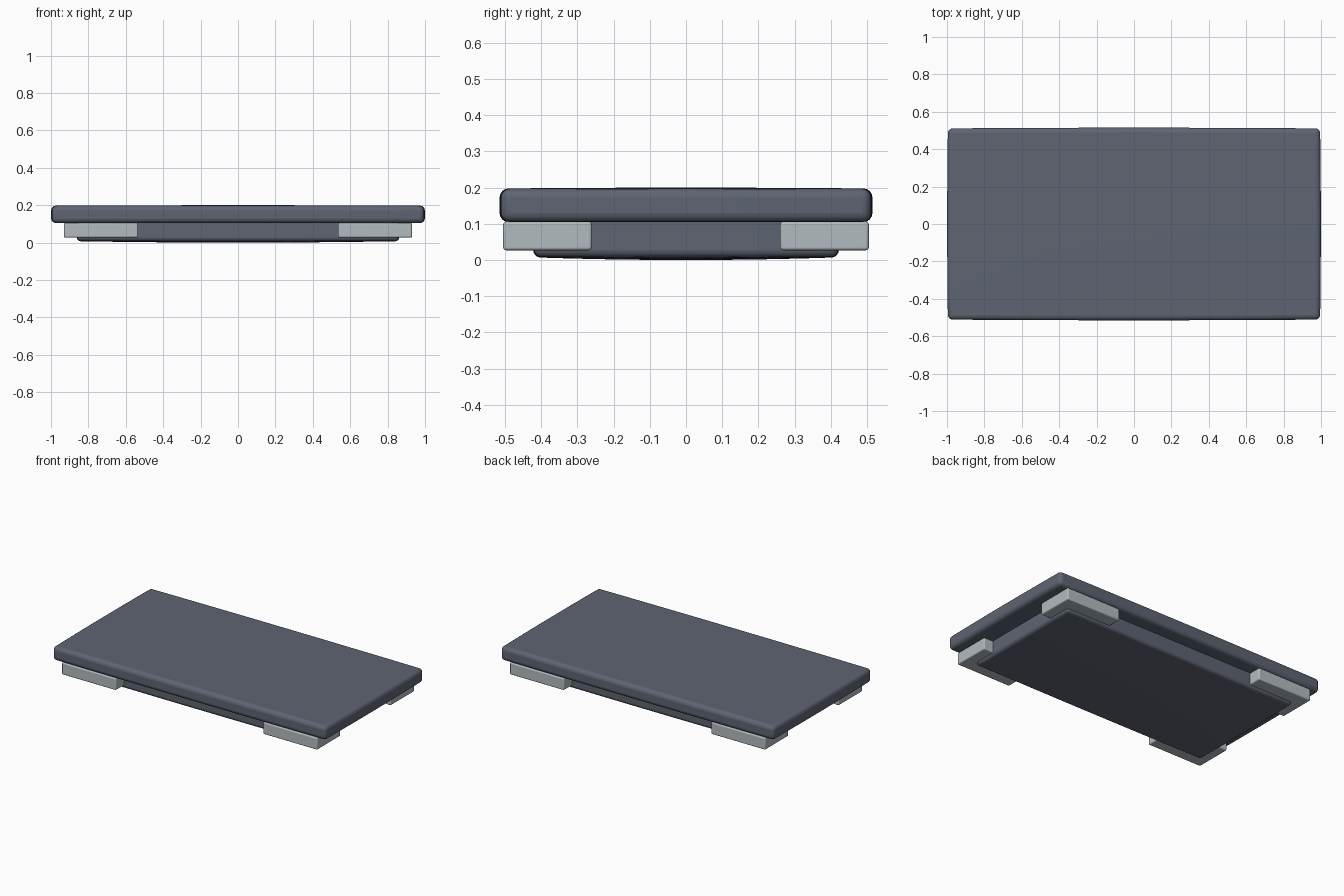
import bpy
import bmesh

cube = bpy.data.objects.get("Cube")
if cube:
    bpy.data.objects.remove(cube, do_unlink=True)


def make_material(name, colour):
    mat = bpy.data.materials.new(name)
    mat.use_nodes = True
    mat.diffuse_color = (*colour, 1)
    mat.node_tree.nodes["Principled BSDF"].inputs["Base Color"].default_value = (*colour, 1)
    return mat


slate = make_material("slate grey", (0.112, 0.128, 0.168))
silver = make_material("pale silver", (0.45, 0.50, 0.53))


def rounded_slab(name, x, y, z, mat, radius, cells=1, side=0.0, top=0.0, bottom=0.0):
    """Bevelled box over the given ranges, with faces that swell slightly at the middle."""
    bm = bmesh.new()
    bmesh.ops.create_grid(bm, x_segments=cells, y_segments=cells, size=1)
    lid = bmesh.ops.extrude_face_region(bm, geom=bm.faces[:])["geom"]
    raised = {v for v in lid if isinstance(v, bmesh.types.BMVert)}
    for v in bm.verts:
        u, w = v.co.x, v.co.y
        swell = (1 - u * u) * (1 - w * w) + 0.25 * (2 - u * u - w * w)
        v.co.x = (x[0] + x[1]) / 2 + u * ((x[1] - x[0]) / 2 + side * (1 - w * w))
        v.co.y = (y[0] + y[1]) / 2 + w * ((y[1] - y[0]) / 2 + side * (1 - u * u))
        v.co.z = z[1] + top * swell if v in raised else z[0] - bottom * swell
    bmesh.ops.recalc_face_normals(bm, faces=bm.faces[:])
    mesh = bpy.data.meshes.new(name)
    bm.to_mesh(mesh)
    bm.free()
    mesh.materials.append(mat)
    obj = bpy.data.objects.new(name, mesh)
    bpy.context.collection.objects.link(obj)
    bevel = obj.modifiers.new("rounded edges", "BEVEL")
    bevel.width = radius
    bevel.segments = 4
    bevel.limit_method = "ANGLE"
    bpy.ops.object.select_all(action="DESELECT")
    obj.select_set(True)
    bpy.context.view_layer.objects.active = obj
    bpy.ops.object.shade_smooth_by_angle()
    return obj


# Wide top slab with a faint crown
rounded_slab("top_slab", (-0.995, 0.995), (-0.511, 0.511), (0.105, 0.197), slate,
             0.025, cells=8, side=0.004, top=0.002)

# Recessed lower body with a swollen underside
rounded_slab("lower_body", (-0.86, 0.86), (-0.42, 0.42), (0.009, 0.13), slate,
             0.02, cells=8, side=0.002, bottom=0.006)

# Four corner blocks
for end, sy in (("front", -1), ("back", 1)):
    for hand, sx in (("left", 1), ("right", -1)):
        rounded_slab(f"{end}_{hand}_corner_block",
                     sorted((sx * 0.535, sx * 0.93)), sorted((sy * 0.26, sy * 0.505)),
                     (0.027, 0.106), silver, 0.008)
